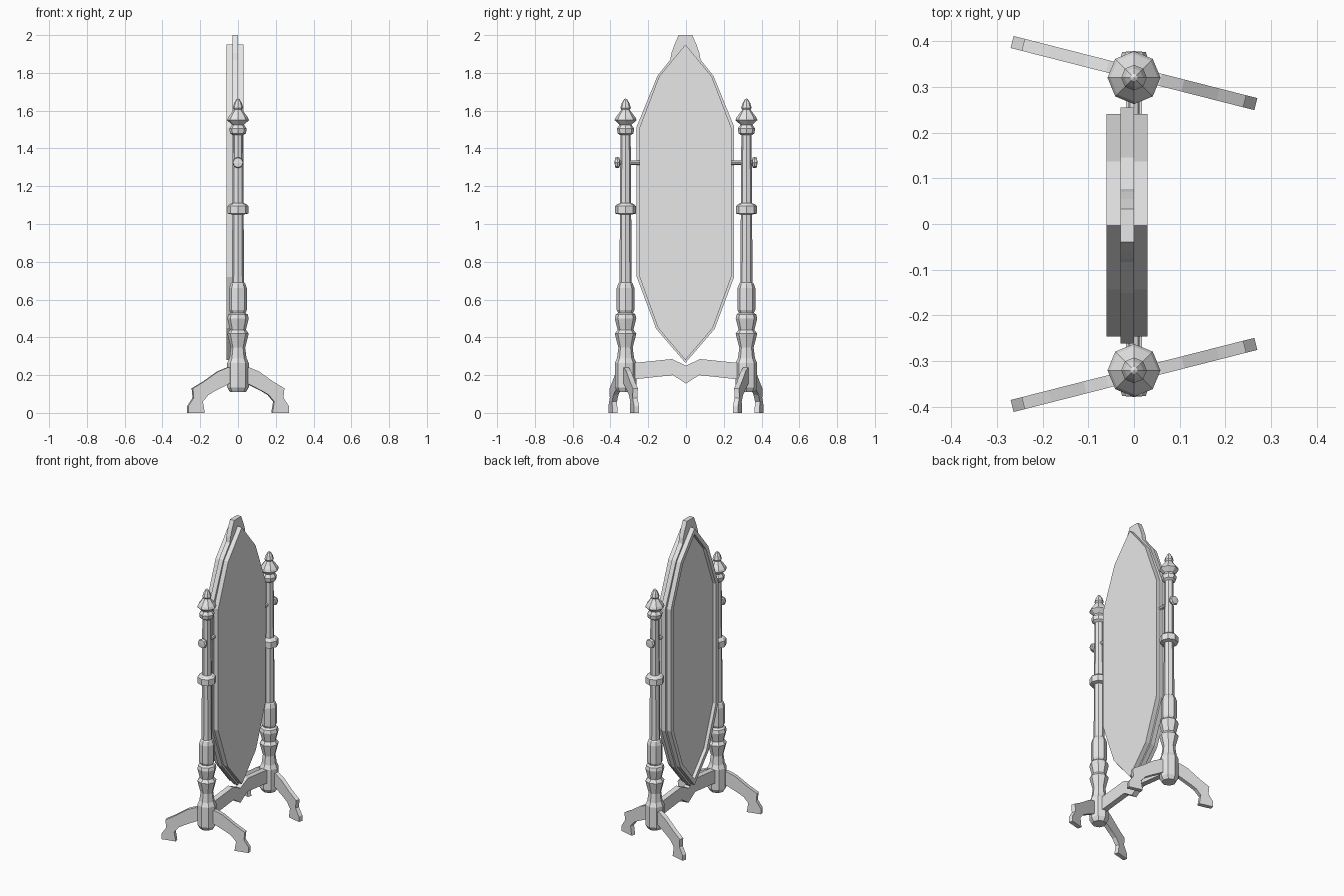
import bpy, bmesh, math
from mathutils import Vector, Matrix

if "Cube" in bpy.data.objects:
    bpy.data.objects.remove(bpy.data.objects["Cube"], do_unlink=True)

grey = bpy.data.materials.new("plain_grey")
grey.use_nodes = True
grey.diffuse_color = (0.8, 0.8, 0.8, 1)
grey.node_tree.nodes["Principled BSDF"].inputs["Base Color"].default_value = (0.8, 0.8, 0.8, 1)


def finish(name, bm, location=(0, 0, 0), turn=0):
    bmesh.ops.recalc_face_normals(bm, faces=bm.faces[:])
    mesh = bpy.data.meshes.new(name)
    bm.to_mesh(mesh)
    bm.free()
    mesh.materials.append(grey)
    ob = bpy.data.objects.new(name, mesh)
    ob.location = location
    ob.rotation_euler.z = turn
    bpy.context.collection.objects.link(ob)
    return ob


def mirrored(half):
    """Close a right-hand half outline, listed from top to bottom."""
    return half + [(-y, z) for y, z in reversed(half) if y > 0]


def board(outline, x0, x1):
    """Flat board cut to a (y, z) outline; the first face looks toward x0."""
    bm = bmesh.new()
    face = bm.faces.new([bm.verts.new((x0, y, z)) for y, z in outline])
    bm.normal_update()
    copy = bmesh.ops.extrude_face_region(bm, geom=[face], use_keep_orig=True)
    moved = [v for v in copy["geom"] if isinstance(v, bmesh.types.BMVert)]
    bmesh.ops.translate(bm, verts=moved, vec=(x1 - x0, 0, 0))
    bmesh.ops.recalc_face_normals(bm, faces=bm.faces[:])
    return bm


def lathe(profile, sides=8):
    """Turn a (radius, z) profile around z."""
    bm = bmesh.new()
    vs = [bm.verts.new((r, 0, z)) for r, z in profile]
    es = [bm.edges.new(pair) for pair in zip(vs, vs[1:])]
    bmesh.ops.spin(bm, geom=vs + es, axis=(0, 0, 1), cent=(0, 0, 0),
                   angle=math.tau, steps=sides)
    bmesh.ops.remove_doubles(bm, verts=bm.verts[:], dist=0.0005)
    return bm


# Mirror: backing board, crested middle layer, front frame with recessed glass
oval = mirrored([(0, 1.95), (0.14, 1.78), (0.243, 1.51), (0.243, 0.72),
                 (0.145, 0.45), (0, 0.28)])
crest = mirrored([(0.036, 2.0), (0.058, 1.95), (0.074, 1.905), (0.08, 1.87),
                  (0.148, 1.785), (0.258, 1.515), (0.258, 0.72),
                  (0.155, 0.445), (0, 0.265)])
shift = (0, -0.003, 0)
finish("backing_board", board(oval, 0.0, 0.03), shift)
finish("crested_layer", board(crest, -0.03, 0.0), shift)

bm = board(oval, -0.06, -0.03)
front = min(bm.faces, key=lambda f: f.calc_center_median().x)
bmesh.ops.inset_region(bm, faces=[front], thickness=0.025, use_even_offset=True)
front = bmesh.ops.extrude_discrete_faces(bm, faces=[front])["faces"][0]
bmesh.ops.translate(bm, verts=front.verts[:], vec=(0.022, 0, 0))
finish("mirror_frame", bm, shift)

# Stretcher between the posts
stretcher = mirrored([(0, 0.25), (0.075, 0.285), (0.3, 0.262), (0.3, 0.175),
                      (0.07, 0.2), (0.035, 0.178), (0, 0.155)])
finish("stretcher", board(stretcher, -0.018, 0.018))

# Turned post and curved leg shapes
post = [(0, 0.11), (0.042, 0.11), (0.057, 0.135), (0.057, 0.265), (0.045, 0.29),
        (0.038, 0.345), (0.057, 0.42), (0.042, 0.44), (0.057, 0.5), (0.052, 0.52),
        (0.04, 0.53), (0.047, 0.545), (0.047, 0.66), (0.038, 0.685), (0.032, 0.69),
        (0.03, 1.05), (0.055, 1.055), (0.055, 1.095), (0.045, 1.105), (0.03, 1.11),
        (0.027, 1.47), (0.042, 1.48), (0.046, 1.505), (0.032, 1.525), (0.058, 1.55),
        (0.052, 1.565), (0.022, 1.605), (0.028, 1.615), (0.02, 1.64), (0.008, 1.66),
        (0, 1.665)]
leg = [(0, 0.235), (0.06, 0.24), (0.11, 0.22), (0.19, 0.165), (0.25, 0.13),
       (0.245, 0.08), (0.275, 0.035), (0.275, 0), (0.185, 0), (0.195, 0.06),
       (0.165, 0.095), (0.13, 0.115), (0.05, 0.155), (0, 0.155)]
pin = [(0, 0.24), (0.012, 0.24), (0.012, 0.35), (0.026, 0.352), (0.03, 0.362),
       (0.026, 0.376), (0, 0.378)]

for side, label in ((1, "back"), (-1, "front")):
    finish(label + "_post", lathe(post), (0, 0.32 * side, 0))

    # Pivot pin with its knob
    bm = lathe(pin)
    bmesh.ops.rotate(bm, verts=bm.verts[:], matrix=Matrix.Rotation(-side * math.pi / 2, 3, "X"))
    finish(label + "_pivot", bm, (0, 0, 1.325))

    # Pair of splayed legs
    for base, hand in ((0, "left"), (math.pi, "right")):
        heading = base - side * math.radians(14.3)
        finish(f"{label}_{hand}_leg", board(leg, -0.0135, 0.0135),
               (0, 0.33 * side, 0), heading - math.pi / 2)
